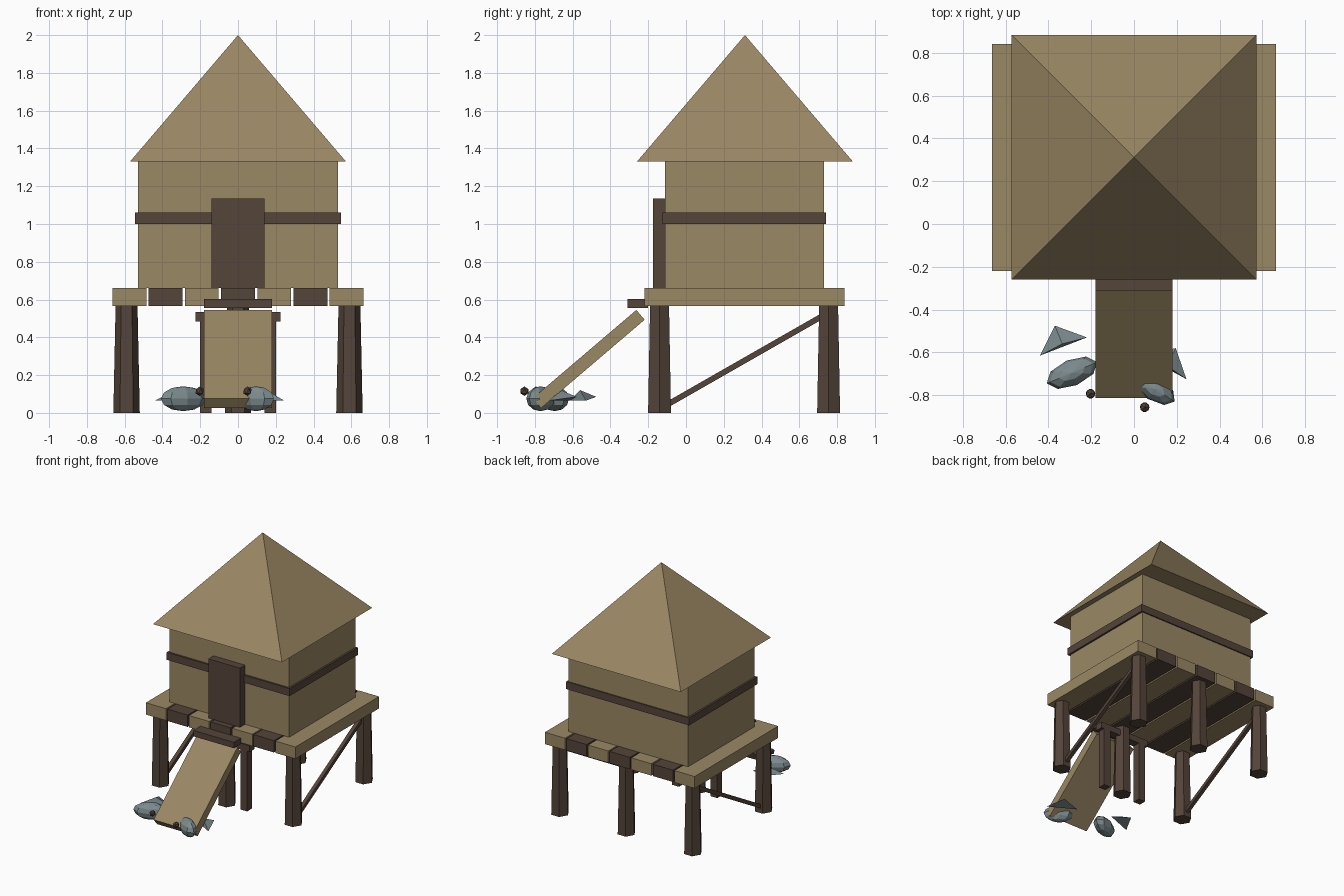
import bpy, bmesh, math
from mathutils import Matrix, Vector

if "Cube" in bpy.data.objects:
    bpy.data.objects.remove(bpy.data.objects["Cube"])


def material(name, rgb):
    m = bpy.data.materials.new(name)
    m.diffuse_color = (*rgb, 1)
    m.use_nodes = True
    m.node_tree.nodes["Principled BSDF"].inputs["Base Color"].default_value = m.diffuse_color
    return m


STRAW = material("straw_tan", (0.323, 0.246, 0.127))
WOOD = material("dark_wood", (0.089, 0.058, 0.042))
SCALES = material("fish_grey", (0.205, 0.262, 0.275))


def finish(name, bm, mat):
    bmesh.ops.recalc_face_normals(bm, faces=bm.faces)
    me = bpy.data.meshes.new(name)
    bm.to_mesh(me)
    bm.free()
    me.materials.append(mat)
    ob = bpy.data.objects.new(name, me)
    bpy.context.collection.objects.link(ob)
    return ob


def box(name, lo, hi, mat):
    lo, hi = Vector(lo), Vector(hi)
    bm = bmesh.new()
    bmesh.ops.create_cube(bm, size=1, matrix=Matrix.Translation((lo + hi) / 2)
                          @ Matrix.Diagonal((*(hi - lo), 1)))
    return finish(name, bm, mat)


def sloped_board(name, x, start, end, width, thick, mat):
    """Board running between two (y, z) points."""
    dy, dz = end[0] - start[0], end[1] - start[1]
    bm = bmesh.new()
    bmesh.ops.create_cube(bm, size=1)
    ob = finish(name, bm, mat)
    ob.scale = (width, math.hypot(dy, dz), thick)
    ob.rotation_euler.x = math.atan2(dz, dy)
    ob.location = (x, (start[0] + end[0]) / 2, (start[1] + end[1]) / 2)
    return ob


def leg(name, x, y):
    bm = bmesh.new()
    bmesh.ops.create_cone(bm, cap_ends=True, segments=6, radius1=0.07, radius2=0.058,
                          depth=0.565, matrix=Matrix.Translation((x, y, 0.2825))
                          @ Matrix.Rotation(math.pi / 2, 4, 'Z'))
    finish(name, bm, WOOD)


def fish(name, centre, angle, size, tail, eye):
    bm = bmesh.new()
    bmesh.ops.create_uvsphere(bm, u_segments=8, v_segments=6, radius=1,
                              matrix=Matrix.Translation(centre)
                              @ Matrix.Rotation(math.radians(angle), 4, 'Z')
                              @ Matrix.Diagonal((*size, 1)))
    finish(name + "_body", bm, SCALES)
    # Tail fin: flat triangle with a raised ridge point
    bm = bmesh.new()
    v = [bm.verts.new(p) for p in tail]
    for a, b, c in ((0, 1, 2), (0, 1, 3), (1, 2, 3), (2, 0, 3)):
        bm.faces.new((v[a], v[b], v[c]))
    finish(name + "_tail", bm, SCALES)
    bm = bmesh.new()
    bmesh.ops.create_icosphere(bm, subdivisions=1, radius=0.025,
                               matrix=Matrix.Translation(eye))
    finish(name + "_eye", bm, WOOD)


# Platform planks in alternating colours
for i in range(7):
    x = (i - 3) * 0.1915
    box(f"plank_{i + 1}", (x - 0.0895, -0.22, 0.565), (x + 0.0895, 0.84, 0.66),
        WOOD if i % 2 else STRAW)

# Six legs under the platform
for label, y in (("front", -0.14), ("back", 0.755)):
    for side, x in (("left", -0.59), ("middle", 0), ("right", 0.59)):
        leg(f"{label}_{side}_leg", x, y)

# Side braces
for side, x in (("left", -0.59), ("right", 0.59)):
    sloped_board(f"{side}_brace", x, (-0.10, 0.043), (0.74, 0.523), 0.03, 0.03, WOOD)

# House body, trim band and door
box("walls", (-0.53, -0.11, 0.66), (0.53, 0.73, 1.335), STRAW)
box("trim_band", (-0.545, -0.125, 1.0), (0.545, 0.74, 1.06), WOOD)
box("door", (-0.14, -0.175, 0.66), (0.14, -0.10, 1.135), WOOD)

# Pyramid roof
bm = bmesh.new()
bmesh.ops.create_cone(bm, cap_ends=True, segments=4, radius1=0.572 * math.sqrt(2),
                      radius2=0, depth=0.67, matrix=Matrix.Translation((0, 0.312, 1.665))
                      @ Matrix.Rotation(math.pi / 4, 4, 'Z'))
bmesh.ops.remove_doubles(bm, verts=bm.verts, dist=1e-4)
finish("roof", bm, STRAW)

# Entrance step, ramp and its support frame
box("entrance_step", (-0.18, -0.31, 0.555), (0.18, -0.20, 0.602), WOOD)
sloped_board("ramp", 0, (-0.79, 0.051), (-0.241, 0.519), 0.36, 0.068, STRAW)
box("ramp_crossbar", (-0.225, -0.175, 0.485), (0.225, -0.11, 0.535), WOOD)
for side, x in (("left", -0.17), ("right", 0.17)):
    box(f"{side}_ramp_post", (x - 0.03, -0.17, 0), (x + 0.03, -0.11, 0.49), WOOD)

# Two fish by the ramp
fish("left_fish", (-0.29, -0.695, 0.075), 23, (0.128, 0.062, 0.066),
     ((-0.37, -0.475, 0.085), (-0.22, -0.53, 0.065), (-0.44, -0.615, 0.065),
      (-0.335, -0.56, 0.12)), (-0.203, -0.793, 0.115))
fish("right_fish", (0.095, -0.77, 0.075), -32, (0.112, 0.056, 0.066),
     ((0.195, -0.58, 0.085), (0.245, -0.725, 0.065), (0.042, -0.614, 0.065),
      (0.151, -0.661, 0.12)), (0.05, -0.856, 0.115))
